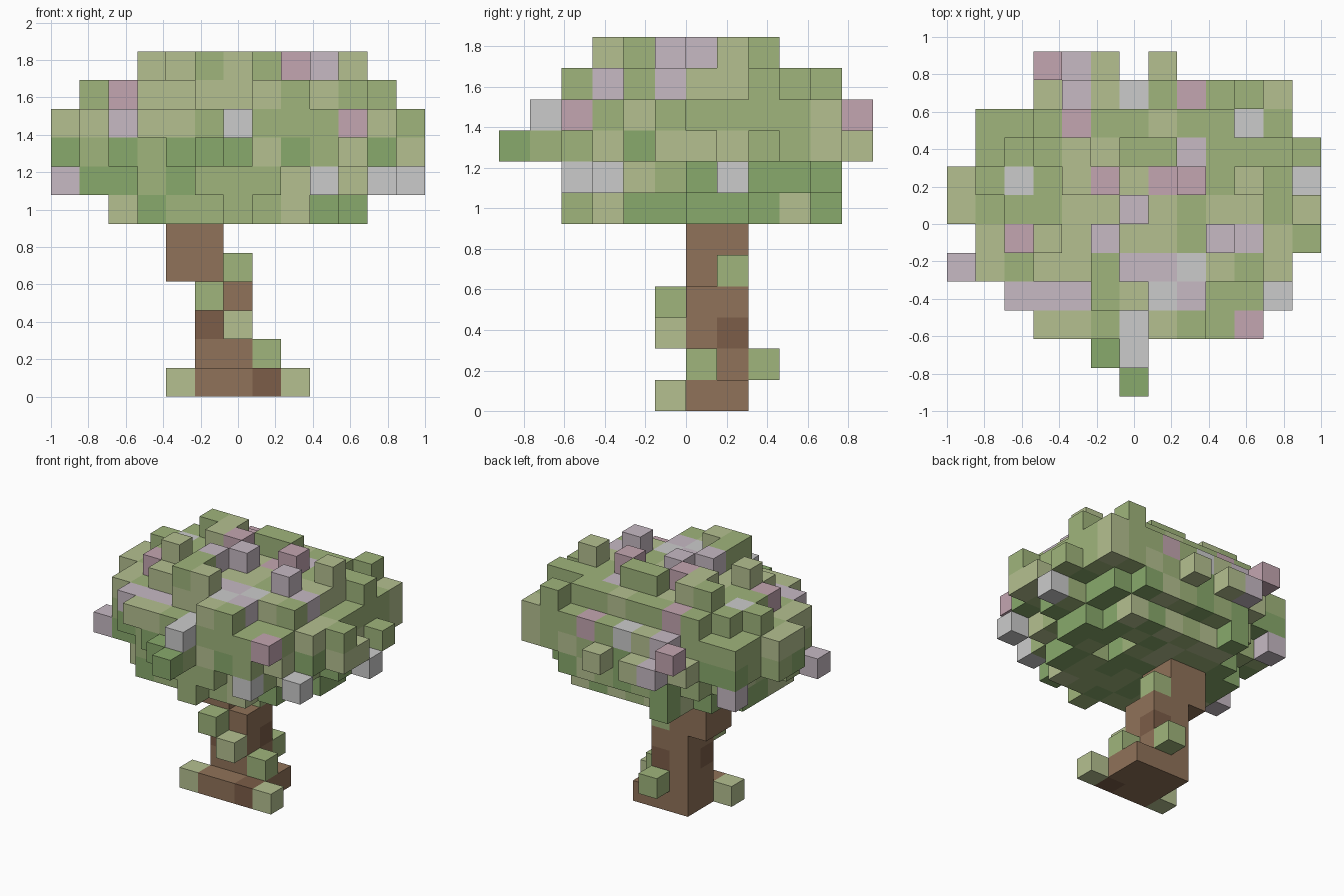
import bpy, bmesh, random
from mathutils import Vector

if "Cube" in bpy.data.objects:
    bpy.data.objects.remove(bpy.data.objects["Cube"])

random.seed(4)
S = 2 / 13  # block size; the grid is 13 x 12 x 12 blocks

COLOURS = {
    "leaf_light": (0.46, 0.53, 0.28), "leaf_mid": (0.35, 0.46, 0.20),
    "leaf_dark": (0.25, 0.40, 0.15), "blossom_pink": (0.55, 0.38, 0.44),
    "blossom_mauve": (0.57, 0.49, 0.55), "blossom_grey": (0.56, 0.56, 0.57),
    "bark": (0.28, 0.17, 0.10), "bark_dark": (0.20, 0.11, 0.065),
}
MATS = {}
for name, rgb in COLOURS.items():
    MATS[name] = bpy.data.materials.new(name)
    MATS[name].diffuse_color = (*rgb, 1)


def box(xs, ys, zs):
    return {(i, j, k) for i in xs for j in ys for k in zs}


# trunk: root bar, two-wide stem, then a bend to the left under the crown
trunk_cells = (box(range(5, 8), range(5, 8), [0])
               | box([5, 6], [6, 7], range(1, 4))
               | box([4, 5], [6, 7], range(4, 6)))

# single leaves around the roots and the stem
sprig_cells = {(4, 5, 0), (8, 5, 0), (7, 6, 1), (6, 8, 1),
               (6, 5, 2), (5, 5, 3), (6, 7, 4)}

# crown: per layer the first row, then the first and last block (hex) of each row
LAYERS = {
    6: (2, "66 38 29 29 2a 2a 39 49 44"),
    7: (2, "57 39 1a 1a 2b 2b 2a 3a 49"),
    8: (0, "66 56 49 2a 1b 1c 0c 0b 1c 1b 3b"),
    9: (1, "66 3a 2a 1b 1c 0b 0b 1b 1b 4b 33"),
    10: (2, "78 58 3a 2a 2a 1a 2b 39 aa"),
}
crown_cells = set()
for k, (first, rows) in LAYERS.items():
    for j, span in enumerate(rows.split(), first):
        crown_cells |= box(range(int(span[0], 16), int(span[1], 16) + 1), [j], [k])
# gaps in the underside
crown_cells -= {(8, 6, 6), (8, 7, 6)}
# loose blocks that stick out of the sides
crown_cells |= {(9, 2, 7), (11, 3, 7), (12, 7, 7), (0, 4, 7), (1, 9, 7),
                (4, 11, 8), (5, 11, 8), (7, 11, 8)}
# bumps on top
for j, cols in {3: (5, 6), 4: (5,), 5: (3, 5, 9), 6: (6,), 7: (4, 5, 8, 10),
                8: (3, 4, 6, 7)}.items():
    crown_cells |= box(cols, [j], [11])

# blossoms whose place is visible
BLOSSOM = {
    "blossom_pink": {(3, 11, 9), (10, 2, 9), (2, 5, 10), (8, 7, 11), (7, 7, 10),
                     (5, 7, 11), (8, 10, 9), (4, 9, 10)},
    "blossom_mauve": {(4, 11, 8), (2, 3, 9), (0, 4, 7), (1, 9, 7), (9, 5, 11),
                      (10, 5, 10), (5, 5, 11), (6, 6, 11), (6, 4, 10), (7, 4, 10),
                      (3, 3, 9), (4, 3, 9), (8, 3, 10), (8, 8, 10), (4, 10, 9)},
    "blossom_grey": {(6, 1, 9), (6, 2, 9), (9, 2, 7), (11, 3, 7), (12, 7, 7),
                     (2, 7, 10), (6, 10, 9), (10, 9, 9), (8, 4, 10), (7, 3, 10)},
}


def leaf_colour(c):
    for name, cells in BLOSSOM.items():
        if c in cells:
            return name
    if 6 <= c[2] <= 8 and random.random() < 0.35:
        return "leaf_dark"
    return random.choice(["leaf_light", "leaf_mid", "leaf_mid"])


def bark_colour(c):
    return "bark_dark" if c in {(7, 5, 0), (5, 6, 2), (6, 7, 2)} else "bark"


SOLID = trunk_cells | sprig_cells | crown_cells


def block_object(name, cells, colour):
    """Skin of a set of blocks: only the faces not touching another block."""
    bm = bmesh.new()
    used = []
    for c in sorted(cells):
        col = colour(c)
        if col not in used:
            used.append(col)
        centre = Vector(((c[0] - 6) * S, (c[1] - 5.5) * S, (c[2] + 0.5) * S))
        for axis in range(3):
            for sign in (-1, 1):
                n = [0, 0, 0]
                n[axis] = sign
                if (c[0] + n[0], c[1] + n[1], c[2] + n[2]) in SOLID:
                    continue
                u, v = Vector((0, 0, 0)), Vector((0, 0, 0))
                u[(axis + 1) % 3] = S / 2
                v[(axis + 2) % 3] = S / 2 * sign
                mid = centre + Vector(n) * S / 2
                f = bm.faces.new([bm.verts.new(mid + p)
                                  for p in (-u - v, u - v, u + v, -u + v)])
                f.material_index = used.index(col)
    bmesh.ops.remove_doubles(bm, verts=bm.verts, dist=1e-4)
    mesh = bpy.data.meshes.new(name)
    bm.to_mesh(mesh)
    bm.free()
    for col in used:
        mesh.materials.append(MATS[col])
    bpy.context.collection.objects.link(bpy.data.objects.new(name, mesh))


block_object("trunk", trunk_cells, bark_colour)
block_object("trunk_leaves", sprig_cells, leaf_colour)
block_object("crown", crown_cells, leaf_colour)

for m in bpy.data.materials:
    if m.users and not m.is_grease_pencil:
        m.use_nodes = True
        m.node_tree.nodes["Principled BSDF"].inputs["Base Color"].default_value = m.diffuse_color
